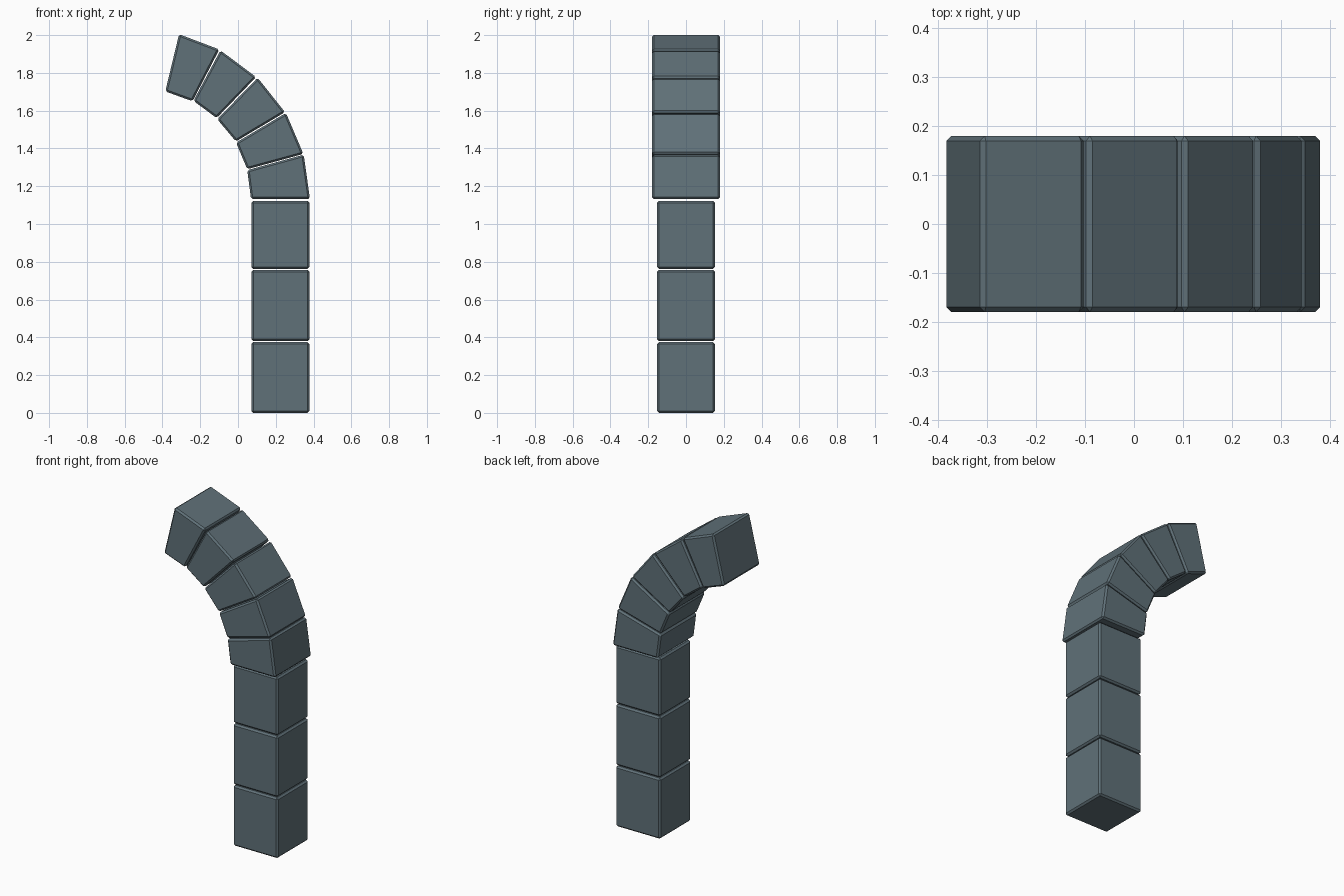
import bpy

if "Cube" in bpy.data.objects:
    bpy.data.objects.remove(bpy.data.objects["Cube"])

stone = bpy.data.materials.new("slate_grey")
stone.diffuse_color = (0.117, 0.165, 0.19, 1)
stone.use_nodes = True
stone.node_tree.nodes["Principled BSDF"].inputs["Base Color"].default_value = stone.diffuse_color


def block(name, profile, half_depth):
    """Stone block: four-sided xz profile extruded along y, with chamfered edges."""
    verts = [(x, y, z) for y in (-half_depth, half_depth) for x, z in profile]
    faces = [(0, 1, 2, 3), (7, 6, 5, 4)]
    faces += [(i, i + 4, (i + 1) % 4 + 4, (i + 1) % 4) for i in range(4)]
    mesh = bpy.data.meshes.new(name)
    mesh.from_pydata(verts, [], faces)
    mesh.materials.append(stone)
    obj = bpy.data.objects.new(name, mesh)
    bpy.context.collection.objects.link(obj)
    bevel = obj.modifiers.new("chamfer", "BEVEL")
    bevel.width = 0.01
    bevel.segments = 1
    bevel.limit_method = "NONE"


# Straight pillar blocks
for i, (z0, z1) in enumerate([(0.0, 0.375), (0.38, 0.757), (0.762, 1.122)]):
    block(f"pillar_block_{i + 1}", [(0.071, z0), (0.378, z0), (0.378, z1), (0.071, z1)], 0.153)

# Wedge stones of the half arch: inner start, outer start, outer end, inner end
wedges = [
    [(0.069, 1.132), (0.381, 1.132), (0.348, 1.367), (0.049, 1.285)],
    [(0.049, 1.290), (0.346, 1.371), (0.254, 1.588), (-0.010, 1.431)],
    [(-0.011, 1.437), (0.249, 1.592), (0.104, 1.774), (-0.110, 1.555)],
    [(-0.113, 1.561), (0.096, 1.778), (-0.093, 1.919), (-0.236, 1.652)],
    [(-0.241, 1.650), (-0.099, 1.924), (-0.312, 2.005), (-0.385, 1.702)],
]
for i, profile in enumerate(wedges):
    block(f"arch_stone_{i + 1}", profile, 0.18)
